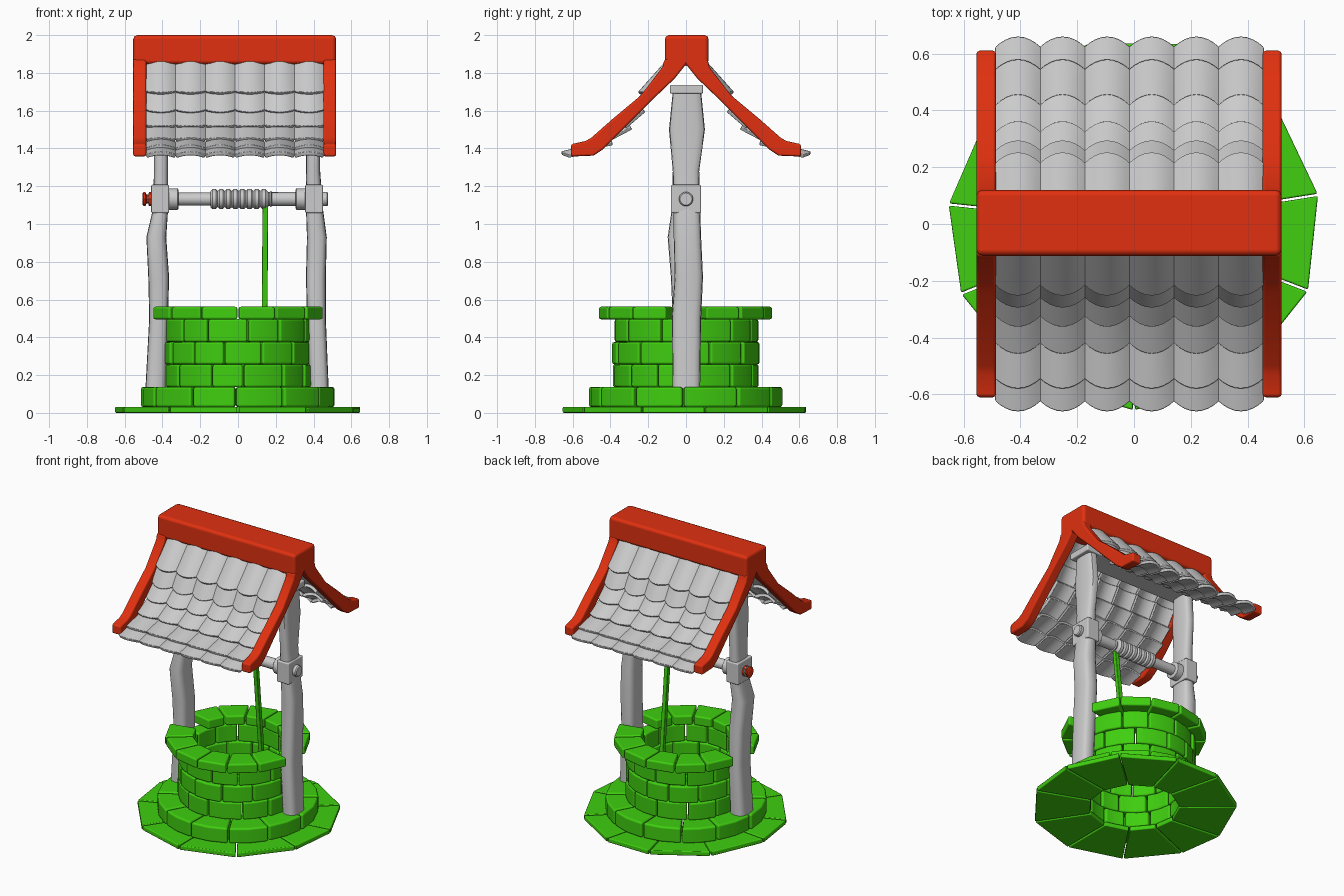
import bpy, bmesh, math, random
from mathutils import Vector

if "Cube" in bpy.data.objects:
    bpy.data.objects.remove(bpy.data.objects["Cube"])

random.seed(4)

def material(name, rgb):
    m = bpy.data.materials.new(name)
    m.diffuse_color = (*rgb, 1)
    m.use_nodes = True
    m.node_tree.nodes["Principled BSDF"].inputs["Base Color"].default_value = m.diffuse_color
    return m

RED = material("red", (0.75, 0.03, 0.005))
GREEN = material("green", (0.05, 0.62, 0.005))

def finish(name, bm, mat=None, bevel=0, angle=40):
    bmesh.ops.recalc_face_normals(bm, faces=bm.faces)
    me = bpy.data.meshes.new(name)
    bm.to_mesh(me)
    bm.free()
    ob = bpy.data.objects.new(name, me)
    bpy.context.collection.objects.link(ob)
    if mat:
        me.materials.append(mat)
    me.shade_smooth()
    if bevel:
        b = ob.modifiers.new("bevel", "BEVEL")
        b.width, b.segments, b.harden_normals = bevel, 2, True
        b.limit_method, b.angle_limit = "ANGLE", math.radians(32)
    else:
        me.set_sharp_from_angle(angle=math.radians(angle))
    return ob

def loft(bm, rings):
    """Skin closed rings of points and cap both ends."""
    vs = [[bm.verts.new(p) for p in r] for r in rings]
    n = len(vs[0])
    for a, b in zip(vs, vs[1:]):
        for i in range(n):
            bm.faces.new((a[i], a[(i + 1) % n], b[(i + 1) % n], b[i]))
    bm.faces.new(vs[0][::-1])
    bm.faces.new(vs[-1])

def box(name, x0, x1, y0, y1, z0, z1, mat=None, bevel=0.008):
    bm = bmesh.new()
    loft(bm, [[(x0, y0, z), (x1, y0, z), (x1, y1, z), (x0, y1, z)] for z in (z0, z1)])
    return finish(name, bm, mat, bevel)

def lathe_x(name, profile, z, mat=None, sides=16):
    bm = bmesh.new()
    loft(bm, [[(x, r * math.cos(2 * math.pi * i / sides), z + r * math.sin(2 * math.pi * i / sides))
               for i in range(sides)] for x, r in profile])
    return finish(name, bm, mat)

# Stone rings: wedge blocks between consecutive edge angles
def stone_ring(name, spans, r0, r1, z0, z1, sub=1, jitter=0.0, bevel=0.01):
    bm = bmesh.new()
    for a0, a1 in spans:
        a0, a1 = math.radians(a0), math.radians(a1)
        ro = r1 + random.uniform(-jitter, jitter)
        rings = []
        for k in range(sub + 1):
            t = k / sub
            sec = []
            for r, z in ((r0, z0), (ro, z0), (ro, z1), (r0, z1)):
                g = 0.004 / r
                a = (a0 + g) * (1 - t) + (a1 - g) * t
                sec.append((r * math.cos(a), r * math.sin(a), z))
            rings.append(sec)
        loft(bm, rings)
    return finish(name, bm, GREEN, bevel)

def even(start, n, wobble=0):
    e = [start + 360 * i / n + random.uniform(-wobble, wobble) for i in range(n)]
    return list(zip(e, e[1:] + [e[0] + 360]))

slab = [9, 42, 75, 104, 139, 174, 202, 236, 270, 304, 339, 369]
stone_ring("ground_slabs", list(zip(slab, slab[1:])), 0.29, 0.655, 0, 0.032, bevel=0.007)
stone_ring("step_stones", even(-90, 12, 3), 0.29, 0.512, 0.03, 0.138, 2, 0.005, 0.014)
for i, (z0, z1) in enumerate(((0.136, 0.257), (0.257, 0.375), (0.375, 0.497))):
    stone_ring(f"wall_course_{i + 1}", even(-90 + 15 * (i % 2) + 6, 12, 4), 0.29, 0.387,
               z0, z1, 2, 0.006, 0.012)
# Rim stones leave a gap where each post passes
rim = [(c - 77 + 25.7 * i, c - 77 + 25.7 * (i + 1)) for c in (90, 270) for i in range(6)]
stone_ring("rim_stones", rim, 0.285, 0.462, 0.495, 0.562, 1, 0.004, 0.012)

# Crooked posts: x0, x1, y0, y1, z
def post(name, rows):
    bm = bmesh.new()
    rings = []
    for x0, x1, y0, y1, z in rows:
        ring = []
        for i in range(16):
            c, s = math.cos(math.pi * i / 8), math.sin(math.pi * i / 8)
            ring.append(((x0 + x1) / 2 + (x1 - x0) / 2 * math.copysign(abs(c) ** 0.6, c),
                         (y0 + y1) / 2 + (y1 - y0) / 2 * math.copysign(abs(s) ** 0.6, s), z))
        rings.append(ring)
    loft(bm, rings)
    return finish(name, bm)

post("left_post", [(-.49, -.38, -.075, .075, .13), (-.47, -.37, -.07, .08, .5),
                   (-.475, -.365, -.08, .07, .72), (-.485, -.38, -.097, .06, .93),
                   (-.45, -.37, -.075, .07, 1.08), (-.445, -.37, -.07, .07, 1.28),
                   (-.445, -.37, -.085, .085, 1.5), (-.445, -.37, -.07, .07, 1.7)])
post("right_post", [(.38, .48, -.07, .075, .13), (.365, .465, -.075, .08, .5),
                    (.36, .465, -.06, .09, .72), (.365, .47, -.065, .08, .93),
                    (.36, .45, -.065, .075, 1.08), (.36, .435, -.07, .07, 1.28),
                    (.36, .435, -.09, .10, 1.5), (.36, .435, -.07, .08, 1.7)])
box("ridge_beam", -0.47, 0.46, -0.085, 0.09, 1.69, 1.737)

# Windlass
ZW = 1.132
box("left_bearing", -0.46, -0.365, -0.08, 0.08, 1.058, 1.208)
box("right_bearing", 0.355, 0.45, -0.08, 0.08, 1.058, 1.208)
lathe_x("axle", [(-0.475, .033), (0.47, .038), (0.477, .032)], ZW)
lathe_x("left_collar", [(-0.37, .057), (-0.32, .057), (-0.315, .05)], ZW)
lathe_x("right_collar", [(0.305, .05), (0.31, .057), (0.36, .057)], ZW)
wraps = []
for i in range(8):
    x = -0.145 + 0.0375 * i
    wraps += [(x, .043), (x + .009, .052), (x + .028, .052)]
lathe_x("rope_drum", wraps + [(0.155, .043), (0.165, .034), (0.175, .045), (0.18, .034)], ZW)
lathe_x("crank_knob", [(-0.505, .03), (-0.5, .037), (-0.49, .037), (-0.485, .024),
                       (-0.475, .024), (-0.47, .037), (-0.458, .037)], ZW, RED, 8)

# Hanging rope
bm = bmesh.new()
loft(bm, [[(x + dx, y + dy, z) for dx, dy in ((-.015, -.015), (.015, -.015), (.015, .015), (-.015, .015))]
          for x, y, z in ((.14, .065, .4), (.145, -.01, 1.11))])
finish("hanging_rope", bm, GREEN, 0.005)

# Roof ridge cap
box("ridge_cap", -0.555, 0.52, -0.112, 0.12, 1.845, 2.0, RED, 0.022)

# Curved gable boards, one per end, both slopes in a single profile
upper = [(.115, 1.87), (.125, 1.83), (.24, 1.68), (.39, 1.555), (.5, 1.458), (.53, 1.44), (.61, 1.422)]
lower = [(.61, 1.357), (.49, 1.362), (.44, 1.395), (.31, 1.525), (.17, 1.665), (.06, 1.77), (0, 1.845)]
half = [(0, 1.9)] + upper + lower
outline = half + [(-y, z) for y, z in half[-2:0:-1]]
for name, x0, x1 in (("left_gable_board", -0.555, -0.485), ("right_gable_board", 0.452, 0.52)):
    bm = bmesh.new()
    loft(bm, [[(x, y, z) for y, z in outline] for x in (x0, x1)])
    finish(name, bm, RED, 0.012)

# Roof tiles: arched tongues in rows following the swept slope, mirrored to the other side
lips = [(.10, 1.87), (.225, 1.70), (.268, 1.60), (.335, 1.52), (.43, 1.45), (.555, 1.405), (.635, 1.37)]
W, NU, NV = 0.157, 8, 3
for row, (p, q) in enumerate(zip(lips, lips[1:])):
    p, q = Vector((0, *p)), Vector((0, *q))
    d = (q - p).normalized()
    n = Vector((0, -d.z, d.y))
    start = p - d * (0.03 if row else 0) - n * 0.022
    bm = bmesh.new()
    for col in range(6):
        grid = []
        for j in range(NV + 1):
            t = j / NV
            line = []
            for i in range(NU + 1):
                u = 2 * i / NU - 1
                arch = 1 - u * u
                c = start.lerp(q, t) + n * (0.028 * arch - 0.016) + d * (0.028 * arch - 0.008) * t
                c.x = -0.487 + W * (col + 0.5) + u * (W / 2 - 0.001)
                line.append(bm.verts.new(c))
            grid.append(line)
        for j in range(NV):
            for i in range(NU):
                bm.faces.new((grid[j][i], grid[j + 1][i], grid[j + 1][i + 1], grid[j][i + 1]))
    tiles = finish(f"roof_tiles_row_{row + 1}", bm)
    s = tiles.modifiers.new("thickness", "SOLIDIFY")
    s.thickness, s.offset = 0.022, 0
    m = tiles.modifiers.new("other_slope", "MIRROR")
    m.use_axis = (False, True, False)
    b = tiles.modifiers.new("bevel", "BEVEL")
    b.width, b.segments, b.harden_normals = 0.004, 1, True
    b.limit_method, b.angle_limit = "ANGLE", math.radians(50)
